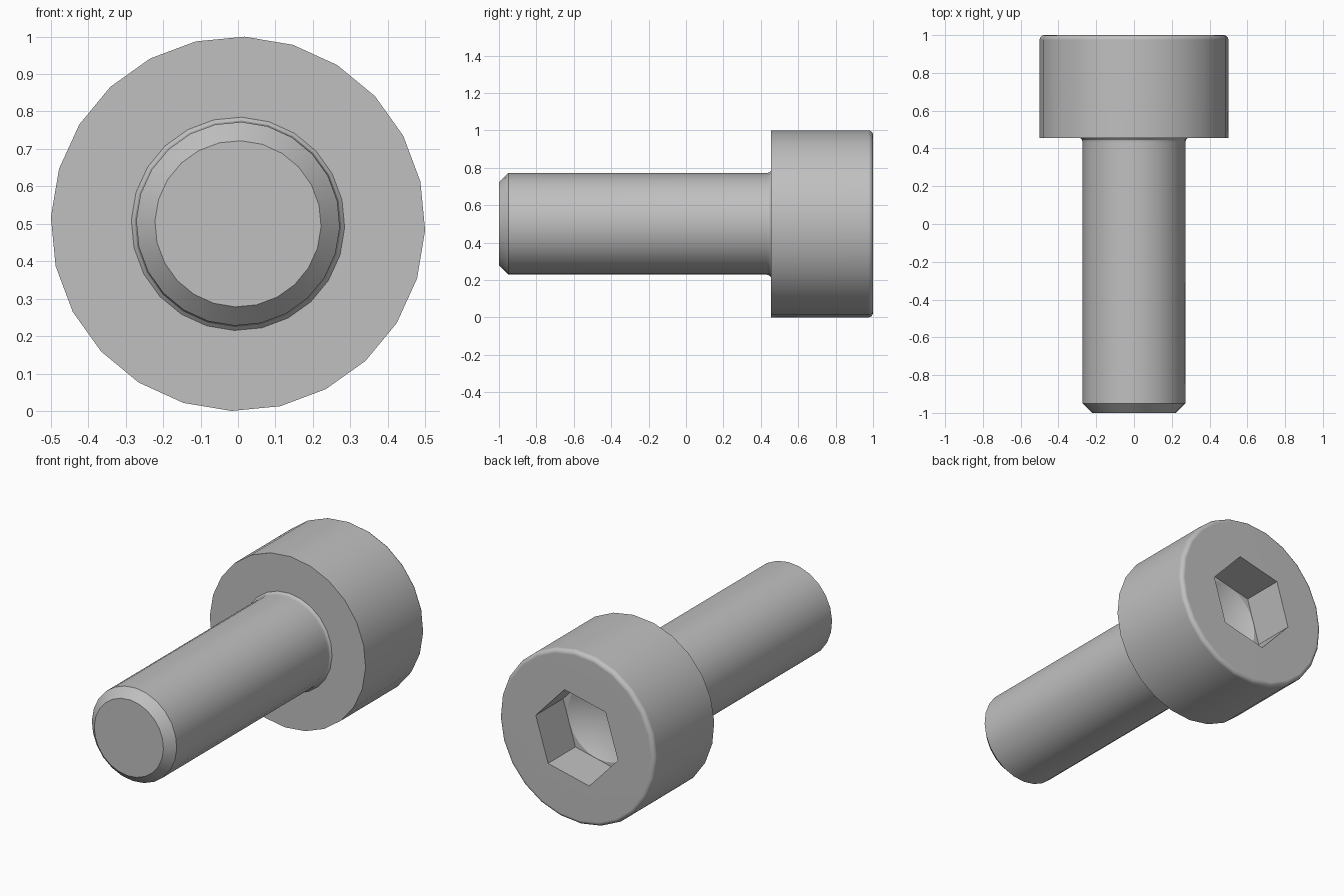
import bpy, bmesh, math

if "Cube" in bpy.data.objects:
    bpy.data.objects.remove(bpy.data.objects["Cube"])

SIDES = 24
PHASE = math.radians(13)      # rotation of the facets and the hex socket
AXIS_Z = 0.5
APOTHEM = 0.234               # half the width across the socket flats

steel = bpy.data.materials.new("steel grey")
steel.use_nodes = True
GREY = (0.527, 0.527, 0.527, 1)
steel.diffuse_color = GREY
steel.node_tree.nodes["Principled BSDF"].inputs["Base Color"].default_value = GREY


def circle(radius):
    return [radius] * SIDES


def hexagon(apothem):
    """Radii of a hexagon sampled at the same angles as the circles."""
    step = 360 / SIDES
    return [apothem / math.cos(math.radians((i * step) % 60 - 30)) for i in range(SIDES)]


def loft(name, rings, cap_start=False, apex_y=None):
    """Skin rings (y, radii) set along the y axis."""
    bm = bmesh.new()
    loops = []
    for y, radii in rings:
        loop = []
        for i, r in enumerate(radii):
            a = PHASE + math.tau * i / SIDES
            loop.append(bm.verts.new((r * math.cos(a), y, AXIS_Z + r * math.sin(a))))
        loops.append(loop)
    for a, b in zip(loops, loops[1:]):
        for i in range(SIDES):
            j = (i + 1) % SIDES
            bm.faces.new((a[i], b[i], b[j], a[j]))
    if cap_start:
        bm.faces.new(loops[0])
    if apex_y is not None:
        tip = bm.verts.new((0, apex_y, AXIS_Z))
        for i in range(SIDES):
            bm.faces.new((loops[-1][i], tip, loops[-1][(i + 1) % SIDES]))
    mesh = bpy.data.meshes.new(name)
    bm.to_mesh(mesh)
    bm.free()
    mesh.materials.append(steel)
    obj = bpy.data.objects.new(name, mesh)
    bpy.context.collection.objects.link(obj)
    bpy.ops.object.select_all(action='DESELECT')
    obj.select_set(True)
    bpy.context.view_layer.objects.active = obj
    bpy.ops.object.shade_smooth_by_angle(angle=math.radians(28))
    # Keep the large flat faces evenly shaded next to the rounded edges
    mod = obj.modifiers.new("flat face normals", 'WEIGHTED_NORMAL')
    mod.keep_sharp = True
    return obj


# Shank: chamfered tip, straight body, small fillet under the head
shank_profile = [(-1, 0.222), (-0.95, 0.272), (0.432, 0.272),
                 (0.446, 0.276), (0.455, 0.285)]
loft("shank", [(y, circle(r)) for y, r in shank_profile], cap_start=True)

# Head: flat underside, cylinder, rounded rim
BEVEL = 0.025
head = [(0.455, circle(0.285)), (0.455, circle(0.5))]
for k in range(5):
    a = math.radians(90 * k / 4)
    head.append((1 - BEVEL + BEVEL * math.sin(a),
                 circle(0.5 - BEVEL + BEVEL * math.cos(a))))

# Hex socket with a conical drilled bottom
head += [(1, hexagon(APOTHEM)), (0.75, hexagon(APOTHEM)), (0.75, circle(APOTHEM - 0.002))]
loft("head", head, apex_y=0.61)
